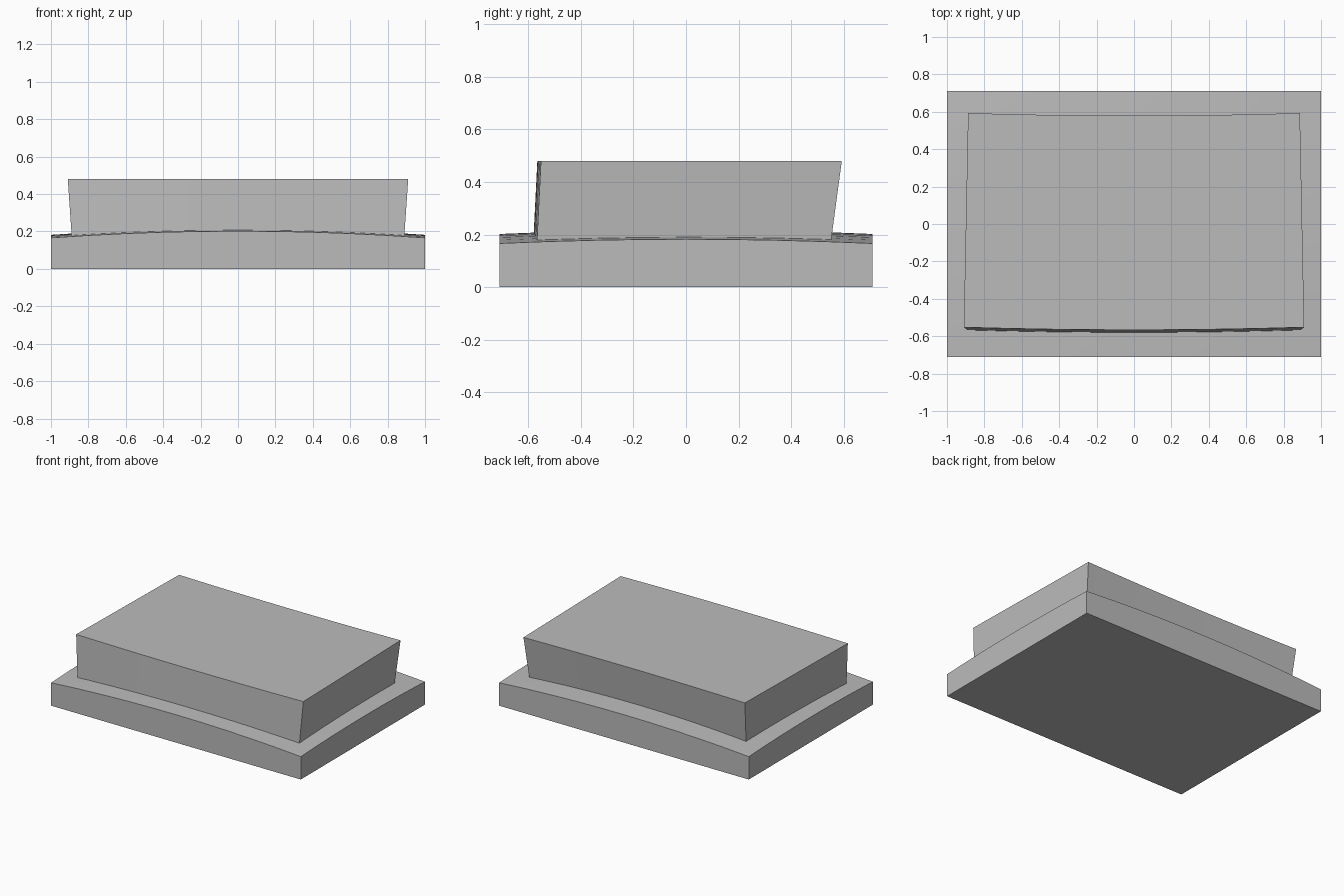
import bpy
import bmesh
from math import radians

cube = bpy.data.objects.get("Cube")
if cube:
    bpy.data.objects.remove(cube)

grey = bpy.data.materials.new("plain grey")
grey.use_nodes = True
colour = (0.5, 0.5, 0.5, 1)
grey.diffuse_color = colour
grey.node_tree.nodes["Principled BSDF"].inputs["Base Color"].default_value = colour


def lofted_block(name, nx, ny, bottom, top):
    """Closed block between two grids; bottom and top map (u, v) in -1..1 to points."""
    bm = bmesh.new()

    def sheet(shape):
        return [[bm.verts.new(shape(2 * i / nx - 1, 2 * j / ny - 1))
                 for j in range(ny + 1)] for i in range(nx + 1)]

    low, high = sheet(bottom), sheet(top)
    for i in range(nx):
        for j in range(ny):
            for s in (low, high):
                bm.faces.new((s[i][j], s[i + 1][j], s[i + 1][j + 1], s[i][j + 1]))
    for i in range(nx):
        for j in (0, ny):
            bm.faces.new((low[i][j], low[i + 1][j], high[i + 1][j], high[i][j]))
    for j in range(ny):
        for i in (0, nx):
            bm.faces.new((low[i][j], low[i][j + 1], high[i][j + 1], high[i][j]))
    bmesh.ops.recalc_face_normals(bm, faces=bm.faces)
    mesh = bpy.data.meshes.new(name)
    bm.to_mesh(mesh)
    bm.free()
    mesh.materials.append(grey)
    obj = bpy.data.objects.new(name, mesh)
    bpy.context.collection.objects.link(obj)
    bpy.ops.object.select_all(action="DESELECT")
    obj.select_set(True)
    bpy.context.view_layer.objects.active = obj
    bpy.ops.object.shade_smooth_by_angle(angle=radians(30))
    return obj


def outline(half_front, half_back, front, back, z):
    """Flat outline whose front and back edges bow gently towards the front."""
    def shape(u, v):
        t = (v + 1) / 2
        half = half_front + (half_back - half_front) * t
        y = front + (back - front) * t - 0.014 * (1 - u * u)
        return (half * u, y, z)
    return shape


# Base slab with a gently crowned top
lofted_block("base_slab", 10, 8,
             lambda u, v: (u, 0.71 * v, 0),
             lambda u, v: (u, 0.71 * v, 0.218 - 0.036 * u * u - 0.016 * v * v))

# Raised block, flaring out towards its flat top and seated in the slab
lofted_block("raised_block", 8, 1,
             outline(0.888, 0.867, -0.568, 0.55, 0.16),
             outline(0.91, 0.887, -0.552, 0.593, 0.48))
